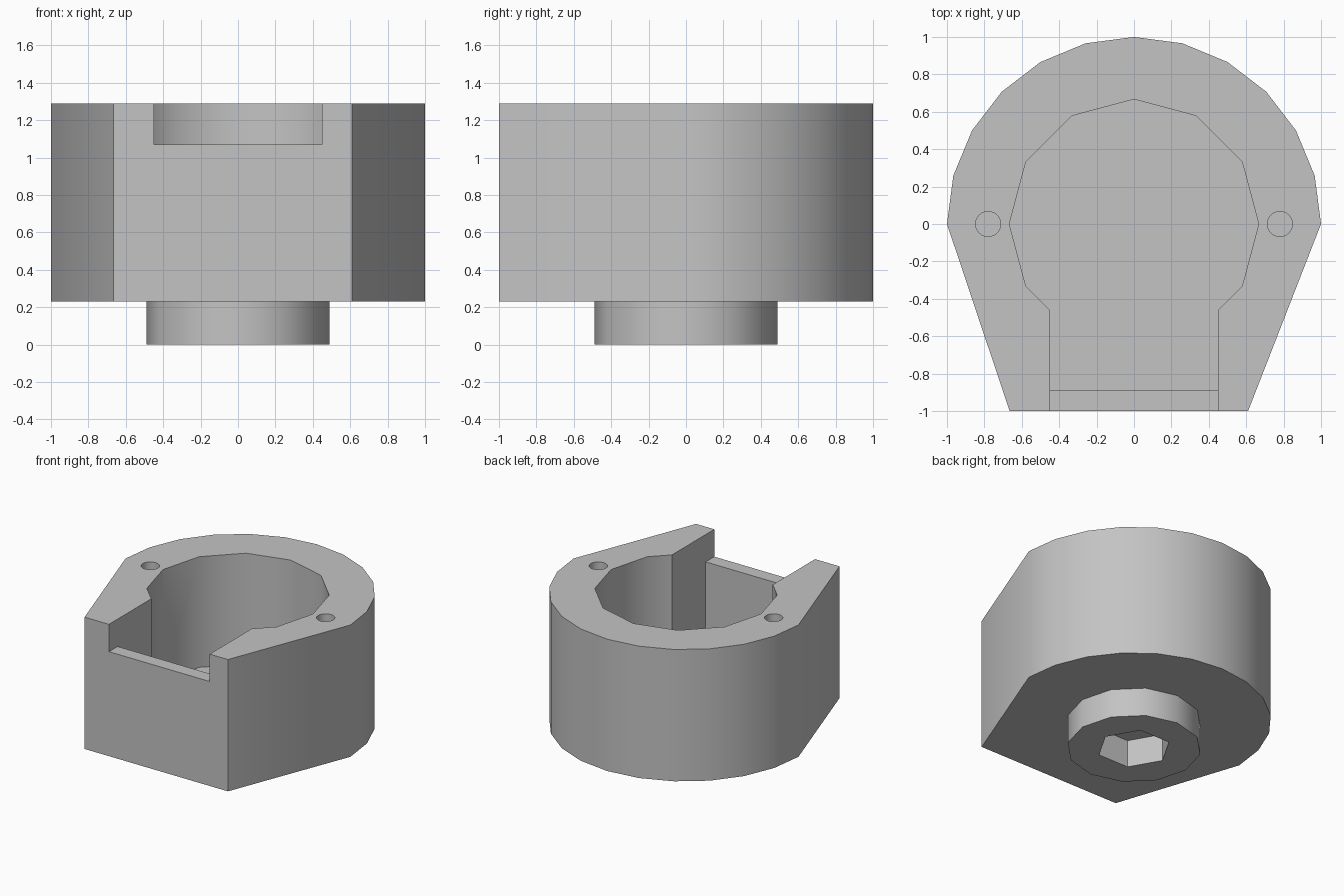
import bpy
import bmesh
from math import cos, sin, radians

old = bpy.data.objects.get("Cube")
if old:
    bpy.data.objects.remove(old, do_unlink=True)

grey = bpy.data.materials.new("plain grey")
grey.use_nodes = True
GREY = (0.55, 0.55, 0.55, 1)
grey.diffuse_color = GREY
grey.node_tree.nodes["Principled BSDF"].inputs["Base Color"].default_value = GREY


def arc(radius, start, stop, step, cx=0.0):
    """Points on a circle, angles in degrees, end angle included."""
    return [(cx + radius * cos(radians(a)), radius * sin(radians(a)))
            for a in range(start, stop + 1, step)]


def prism(name, outline, low, high):
    """Extrude a counter-clockwise outline upwards."""
    bm = bmesh.new()
    base = bm.faces.new([bm.verts.new((x, y, low)) for x, y in outline])
    top = bmesh.ops.extrude_face_region(bm, geom=[base], use_keep_orig=True)["geom"]
    bmesh.ops.translate(bm, vec=(0, 0, high - low),
                        verts=[v for v in top if isinstance(v, bmesh.types.BMVert)])
    bmesh.ops.recalc_face_normals(bm, faces=bm.faces)
    mesh = bpy.data.meshes.new(name)
    bm.to_mesh(mesh)
    bm.free()
    mesh.materials.append(grey)
    obj = bpy.data.objects.new(name, mesh)
    bpy.context.scene.collection.objects.link(obj)
    return obj


def combine(target, tool, operation):
    """Apply a boolean, then remove the tool object."""
    tool.hide_render = True
    mod = target.modifiers.new(tool.name, 'BOOLEAN')
    mod.operation = operation
    mod.solver = 'EXACT'
    mod.object = tool
    bpy.context.view_layer.objects.active = target
    bpy.ops.object.modifier_apply(modifier=mod.name)
    bpy.data.objects.remove(tool, do_unlink=True)


BASE, TOP, FLOOR = 0.23, 1.29, 0.4
OVER = TOP + 0.1

# Rounded body tapering to a flat front
body = prism("housing_body", arc(1, 0, 180, 15) + [(-0.665, -1), (0.61, -1)], BASE, TOP)

# Round boss underneath
combine(body, prism("boss", arc(0.49, 0, 330, 30), 0, BASE + 0.06), 'UNION')

# Deep pocket with a straight channel behind the front wall
channel = [(-0.448, -0.462), (-0.448, -0.89), (0.448, -0.89), (0.448, -0.462)]
combine(body, prism("pocket", arc(0.667, -30, 210, 30) + channel, FLOOR, OVER), 'DIFFERENCE')

# Lowered lip in the front wall
lip = [(-0.448, -1.1), (0.448, -1.1), (0.448, -0.7), (-0.448, -0.7)]
combine(body, prism("lip_notch", lip, 1.07, OVER), 'DIFFERENCE')

# Screw holes in the rim
for side in (-1, 1):
    combine(body, prism("screw_hole", arc(0.067, 0, 345, 15, side * 0.78), 0.75, OVER),
            'DIFFERENCE')

# Hexagonal socket in the boss
combine(body, prism("hex_socket", arc(0.27, 0, 300, 60), -0.1, 0.22), 'DIFFERENCE')

# Smooth curved walls, keep corners crisp
bpy.ops.object.select_all(action='DESELECT')
body.select_set(True)
bpy.context.view_layer.objects.active = body
bpy.ops.object.shade_smooth_by_angle(angle=radians(31))
